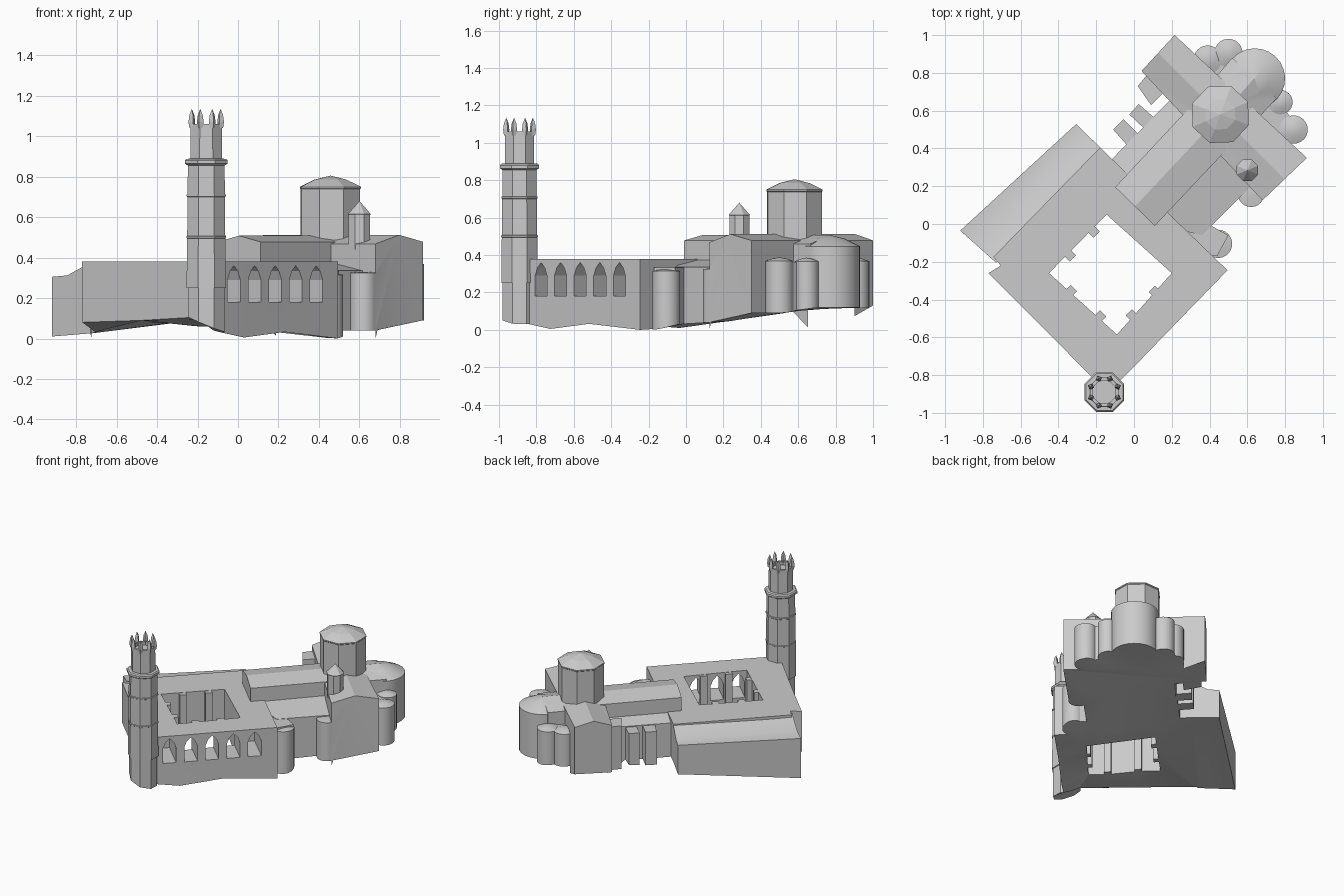
import bpy, bmesh, math

if "Cube" in bpy.data.objects:
    bpy.data.objects.remove(bpy.data.objects["Cube"])

stone = bpy.data.materials.new("pale_stone")
stone.diffuse_color = (0.6, 0.6, 0.6, 1)
stone.use_nodes = True
stone.node_tree.nodes["Principled BSDF"].inputs["Base Color"].default_value = stone.diffuse_color

# Sloping ground under the building: sample points (x, y, z)
GROUND = [(-.92, -.03, .01), (-.74, -.2, .025), (-.77, -.26, .08), (-.5, -.5, .09),
          (-.25, -.86, .11), (-.07, -.86, .03), (.03, -.72, .005), (.495, -.245, 0),
          (.62, .08, .04), (.91, .35, .09), (.75, .8, .12), (.2, 1, .13),
          (.04, .8, .12), (-.15, .4, .1), (-.3, .53, .09), (-.6, .25, .05),
          (-.45, -.26, .08), (-.09, -.585, .06), (.2, -.26, .03), (-.145, .05, .09)]


def ground(x, y):
    total = weight = 0
    for gx, gy, gz in GROUND:
        w = 1 / (math.hypot(x - gx, y - gy) + 1e-4) ** 3
        total += w * gz
        weight += w
    return total / weight


def make(name, bm):
    bmesh.ops.recalc_face_normals(bm, faces=bm.faces)
    me = bpy.data.meshes.new(name)
    bm.to_mesh(me)
    bm.free()
    me.materials.append(stone)
    ob = bpy.data.objects.new(name, me)
    bpy.context.collection.objects.link(ob)
    return ob


def solid(name, outline, top, base=0):
    """Flat-topped prism over a plan outline."""
    bm = bmesh.new()
    lo = [bm.verts.new((x, y, base)) for x, y in outline]
    hi = [bm.verts.new((x, y, top)) for x, y in outline]
    n = len(outline)
    for i in range(n):
        j = (i + 1) % n
        bm.faces.new((lo[i], lo[j], hi[j], hi[i]))
    bm.faces.new(hi)
    bm.faces.new(lo[::-1])
    return make(name, bm)


def roofed(name, end_a, end_b, section):
    """Range between two end walls; section = (fraction across, roof height)."""
    bm = bmesh.new()
    ends = []
    for (x0, y0), (x1, y1) in (end_a, end_b):
        top = [bm.verts.new((x0 + (x1 - x0) * t, y0 + (y1 - y0) * t, z)) for t, z in section]
        foot = [bm.verts.new((x, y, 0)) for x, y in ((x1, y1), (x0, y0))]
        ends.append(top + foot)
        bm.faces.new(ends[-1])
    a, b = ends
    for i in range(len(a)):
        j = (i + 1) % len(a)
        bm.faces.new((a[i], a[j], b[j], b[i]))
    bmesh.ops.triangulate(bm, faces=bm.faces[:])
    return make(name, bm)


def stack(name, cx, cy, sides, turn, profile):
    """Turned shape from (radius, z) rings."""
    bm = bmesh.new()
    prev = None
    for r, z in profile:
        ring = []
        for k in range(sides):
            a = math.radians(turn) + k * math.tau / sides
            ring.append(bm.verts.new((cx + r * math.cos(a), cy + r * math.sin(a), z)))
        if prev:
            for k in range(sides):
                m = (k + 1) % sides
                bm.faces.new((prev[k], prev[m], ring[m], ring[k]))
        else:
            bm.faces.new(ring[::-1])
        prev = ring
    if profile[-1][0] > 0:
        bm.faces.new(prev)
    bmesh.ops.remove_doubles(bm, verts=bm.verts, dist=1e-5)
    return make(name, bm)


def combine(target, other, operation):
    mod = target.modifiers.new("combine", 'BOOLEAN')
    mod.operation = operation
    mod.solver = 'EXACT'
    mod.object = other
    bpy.context.view_layer.objects.active = target
    bpy.ops.object.modifier_apply(modifier=mod.name)
    bpy.data.objects.remove(other)


# Cloister block with open courtyard
building = solid("church_and_cloister", [
    (-.77, -.26), (-.705, -.22), (-.745, -.175), (-.18, .405), (.495, -.245),
    (.23, -.518), (.03, -.725), (-.085, -.84), (-.195, -.84), (-.48, -.55)], .38)
combine(building, solid("courtyard_cutter",
        [(-.145, .05), (.2, -.26), (-.09, -.585), (-.45, -.26)], 1, -.5), 'DIFFERENCE')

# Five pointed arches running through the south-east range
dx, dy = .698, .716
arch = [(-.045, .18), (.045, .18), (.045, .29), (.027, .333), (0, .36),
        (-.027, .333), (-.045, .29)]
for i in range(5):
    s = .092 + .146 * i
    cx, cy = -.085 + dx * s, -.84 + dy * s
    bm = bmesh.new()
    rings = [[bm.verts.new((cx + dx * u + dy * d, cy + dy * u - dx * d, z)) for u, z in arch]
             for d in (.06, -.24)]
    bm.faces.new(rings[0])
    bm.faces.new(rings[1][::-1])
    for k in range(len(arch)):
        m = (k + 1) % len(arch)
        bm.faces.new((rings[0][k], rings[0][m], rings[1][m], rings[1][k]))
    combine(building, make("arch_cutter", bm), 'DIFFERENCE')

parts = []

# Courtyard piers
for i, (x, y) in enumerate([(-.34, -.165), (-.215, -.04), (-.335, -.355),
                            (-.18, -.49), (-.01, -.485), (.11, -.36)]):
    parts.append(stack(f"courtyard_pier_{i + 1}", x, y, 4, 0, [(.033, 0), (.033, .378)]))

# West wing, nave, transept, aisles and choir
GABLE = [(0, .478), (.5, .508), (1, .478)]
parts += [
    roofed("west_wing", [(-.92, -.035), (-.73, -.205)], [(-.305, .53), (-.175, .40)],
           [(0, .305), (.4, .312), (1, .375)]),
    roofed("nave", [(-.10, .195), (.11, -.01)], [(.32, .645), (.53, .435)], GABLE),
    roofed("transept", [(.04, .81), (.215, 1)], [(.68, .125), (.915, .35)],
           [(0, .468), (.5, .512), (1, .478)]),
    roofed("north_aisle", [(-.13, .33), (-.05, .18)], [(.2, .665), (.33, .60)],
           [(0, .35), (1, .385)]),
    roofed("south_aisle", [(.08, .01), (.36, -.06)], [(.51, .43), (.62, .20)],
           [(0, .378), (1, .335)]),
    roofed("choir", [(.52, .88), (.755, .665)], [(.40, .74), (.63, .53)],
           [(0, .46), (.5, .508), (1, .46)])]

# Buttress blocks, stair block and chapel bodies
parts += [
    solid("north_buttress_1", [(-.11, .5), (-.055, .555), (.06, .44), (0, .375)], .345),
    solid("north_buttress_2", [(-.025, .58), (.025, .635), (.11, .56), (.06, .5)], .343),
    solid("north_stair", [(.02, .73), (.065, .785), (.16, .7), (.09, .63)], .44),
    solid("east_chapel", [(.63, .6), (.735, .68), (.83, .565), (.795, .45)], .363),
    solid("north_chapel", [(.32, .87), (.395, .885), (.515, .91), (.56, .84), (.48, .725)], .363),
    solid("south_chapel", [(.25, -.04), (.41, -.01), (.5, -.06), (.44, -.17), (.38, -.16)], .333)]

# Rounded apse, chapels and stair turret: x, y, radius, wall top, roof tip
for name, x, y, r, wall, tip in [
        ("main_apse", .64, .77, .16, .447, .507),
        ("north_apse_outer", .39, .87, .075, .365, .385),
        ("north_apse_inner", .5, .905, .075, .367, .387),
        ("east_apse_inner", .775, .645, .065, .366, .386),
        ("east_apse_outer", .845, .5, .075, .368, .388),
        ("south_chapel_apse", .445, -.105, .075, .315, .325),
        ("transept_stair", .62, .16, .07, .325, .33)]:
    parts.append(stack(name, x, y, 24, 3, [
        (r, 0), (r, wall), (r * .5, (wall + 2 * tip) / 3), (0, tip)]))

# Octagonal bell tower with string courses, gallery and sunken top
k = 1 / math.cos(math.pi / 8)
TX, TY = -.157, -.89
parts.append(stack("bell_tower", TX, TY, 8, 22.5, [(r * k, z) for r, z in [
    (.09, 0), (.09, .25), (.097, .25), (.095, .495), (.098, .497), (.098, .505),
    (.094, .507), (.093, .70), (.097, .703), (.097, .711), (.092, .713), (.091, .855),
    (.105, .864), (.105, .88), (.098, .888), (.078, .889), (.077, 1.06),
    (.06, 1.06), (.06, 1.035)]]))

# Join the masonry into one shell, then lift its foot onto the sloping ground
for part in parts:
    combine(building, part, 'UNION')
bm = bmesh.new()
bm.from_mesh(building.data)
bmesh.ops.triangulate(bm, faces=[f for f in bm.faces if all(v.co.z < 1e-4 for v in f.verts)])
for v in bm.verts:
    if v.co.z < 1e-4:
        v.co.z = ground(v.co.x, v.co.y)
bm.to_mesh(building.data)
bm.free()
bpy.ops.object.select_all(action='DESELECT')
building.select_set(True)
bpy.context.view_layer.objects.active = building
bpy.ops.object.shade_smooth_by_angle(angle=math.radians(17))

# Crossing lantern and small turret
stack("crossing_lantern", .457, .58, 8, 24.5,
      [(.157, .46), (.157, .738), (.161, .742), (.161, .75), (.085, .785), (0, .805)])
stack("small_turret", .6, .285, 8, 22.5,
      [(.058, .44), (.058, .61), (.061, .615), (0, .68)])

# Eight pinnacles around the tower top
for i in range(8):
    a = math.radians(22.5 + 45 * i)
    stack(f"tower_pinnacle_{i + 1}", TX + .077 * math.cos(a), TY + .077 * math.sin(a), 4,
          22.5 + 45 * i, [(.013, 1.04), (.018, 1.07), (.013, 1.105), (0, 1.135)])
